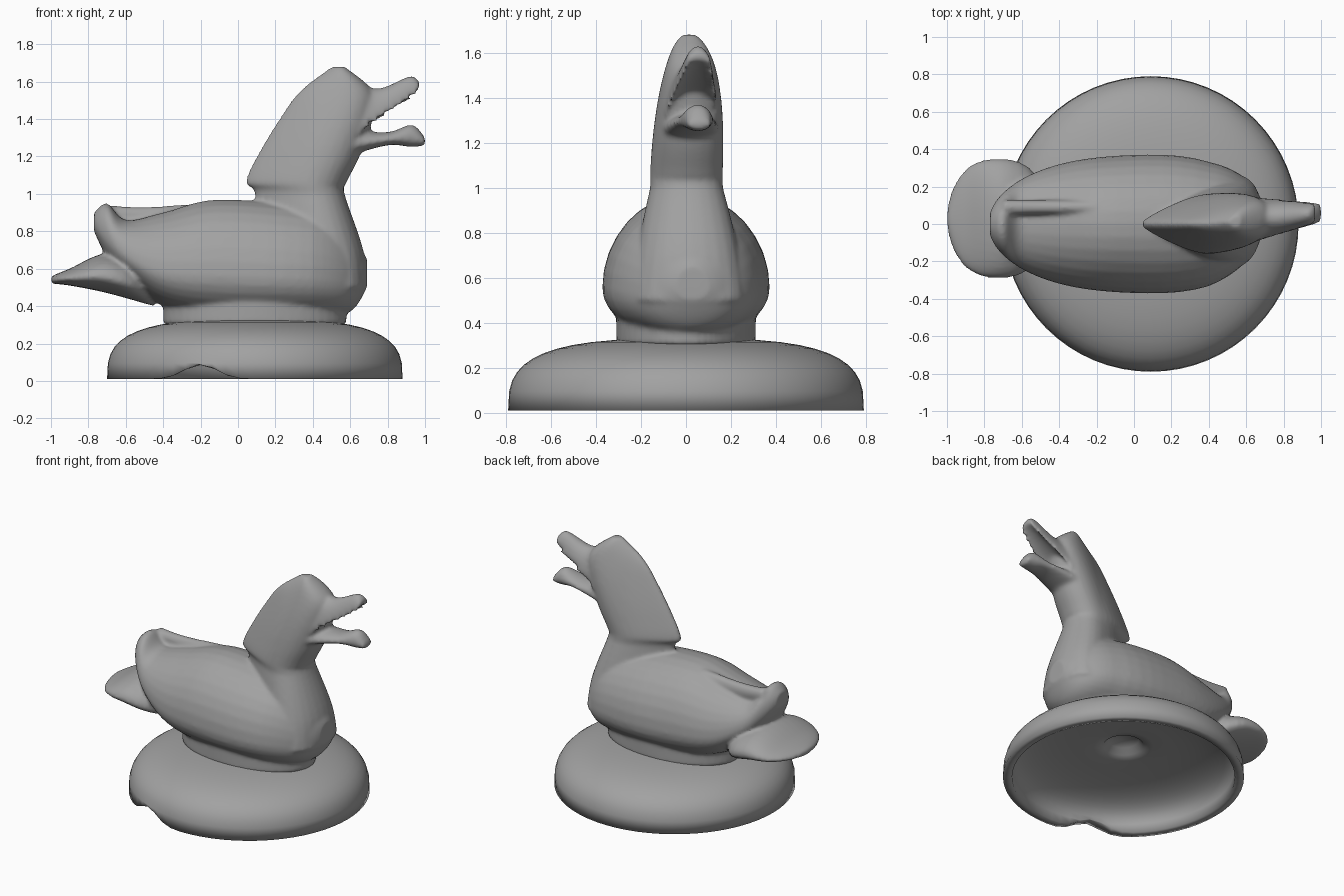
import bpy
import bmesh
from math import sin, cos, pi, exp, sqrt

cube = bpy.data.objects.get("Cube")
if cube:
    bpy.data.objects.remove(cube, do_unlink=True)

grey = bpy.data.materials.new("plain_grey")
grey.use_nodes = True
grey.diffuse_color = (0.36, 0.36, 0.36, 1)
grey.node_tree.nodes["Principled BSDF"].inputs["Base Color"].default_value = grey.diffuse_color


def refine(rows, steps=6):
    """Interpolate smoothly between neighbouring section rows."""
    refined = []
    for i in range(len(rows) - 1):
        before, start = rows[max(i - 1, 0)], rows[i]
        end, after = rows[i + 1], rows[min(i + 2, len(rows) - 1)]
        for step in range(steps):
            t = step / steps
            row = []
            for a, b, c, d in zip(before, start, end, after):
                leave, arrive = (c - a) / 2, (d - b) / 2
                ease = t * t * (3 - 2 * t)
                row.append(b + (c - b) * ease
                           + leave * t * (1 - t) ** 2 - arrive * t * t * (1 - t))
            refined.append(row)
    return refined + [rows[-1]]


def rounded(value, start, end):
    """Plan shape that swells from zero at both ends to one in the middle."""
    u = abs(2 * value - start - end) / (end - start)
    return sqrt(max(1 - u ** 2.5, 0.01))


def turned(x):
    """Sideways offset of the slightly turned head."""
    return max(x - 0.4, 0) / 10


def circle(count):
    return [2 * pi * i / count for i in range(count)]


def loft(bm, rings):
    """Skin closed rings of points and cap both ends."""
    loops = [[bm.verts.new(point) for point in ring] for ring in rings]
    count = len(loops[0])
    faces = [bm.faces.new(loops[0]), bm.faces.new(loops[-1])]
    for lower, upper in zip(loops, loops[1:]):
        for i in range(count):
            j = (i + 1) % count
            faces.append(bm.faces.new((lower[i], lower[j], upper[j], upper[i])))
    bmesh.ops.recalc_face_normals(bm, faces=faces)


def lengthwise(bm, rows, width, share, side=0):
    """Loft along x through rows of x, underside and top.
    The widest level lies at the given share of the height;
    a negative share makes a hollow underside."""
    rings = []
    for x, low, top in refine(rows):
        wide = low + share * (top - low)
        ring = []
        for a in circle(32):
            reach = top - wide if sin(a) > 0 else wide - low
            ring.append((x, side + turned(x) + width(x) * cos(a), wide + reach * sin(a)))
        rings.append(ring)
    loft(bm, rings)


def upright(bm, rows, width):
    """Loft along z through rows of z, back and front, with a ridge at the back."""
    rings = []
    for z, back, front in refine(rows):
        middle, radius = (front + back) / 2, (front - back) / 2
        ring = []
        for a in circle(32):
            x = middle + radius * cos(a)
            ring.append((x, turned(x) + width(z) * sin(a) * (0.9 + 0.5 * cos(a)), z))
        rings.append(ring)
    loft(bm, rings)


def finish(bm, name):
    mesh = bpy.data.meshes.new(name)
    bm.to_mesh(mesh)
    bm.free()
    mesh.materials.append(grey)
    mesh.shade_smooth()
    obj = bpy.data.objects.new(name, mesh)
    bpy.context.collection.objects.link(obj)
    return obj


bird = bmesh.new()

# Plump body with folded wings
body = [(-0.77, 0.8, 0.9), (-0.7, 0.66, 0.95), (-0.6, 0.56, 0.86), (-0.4, 0.4, 0.9),
        (-0.1, 0.33, 0.97), (0.4, 0.33, 0.92), (0.6, 0.37, 0.8), (0.69, 0.5, 0.65)]
lengthwise(bird, body, lambda x: rounded(x, -0.78, 0.7) * (0.37 + x / 20), share=0.36)

# Broad flat tail
tail = [(-1, 0.52, 0.56), (-0.9, 0.51, 0.6), (-0.7, 0.47, 0.68), (-0.45, 0.4, 0.6)]
lengthwise(bird, tail, lambda x: rounded(x, -1, -0.45) * 0.32, share=0.4, side=0.03)

# Raised wing-tip rim beside the hollow on the back
rim = [(-0.7, 0.85, 0.94), (-0.5, 0.8, 0.93), (-0.2, 0.8, 0.95)]
lengthwise(bird, rim, lambda x: 0.04, share=0.6, side=0.09)

# Chest, neck and head
neck = [(0.5, 0.2, 0.69), (0.7, 0.1, 0.67), (1, 0.09, 0.57), (1.06, 0.04, 0.58),
        (1.2, 0.1, 0.65), (1.4, 0.22, 0.72), (1.55, 0.33, 0.72), (1.68, 0.5, 0.57)]
upright(bird, neck, lambda z: rounded(z, 0.3, 1.69) * 0.16 + max(1 - z, 0) / 4)

# Upper bill, hollow underneath, and lower bill with a lifted tip
upper_bill = [(0.58, 1.4, 1.6), (0.7, 1.42, 1.57), (0.78, 1.46, 1.57),
              (0.92, 1.54, 1.63), (0.97, 1.57, 1.6)]
lower_bill = [(0.58, 1.2, 1.34), (0.8, 1.26, 1.33), (0.93, 1.25, 1.37), (1, 1.26, 1.3)]
for bill, share in ((upper_bill, -0.5), (lower_bill, 0.4)):
    lengthwise(bird, bill, lambda x: 0.25 - x / 5, share)

# Waist joining the bird to its base
loft(bird, [[(0.09 + 0.49 * cos(a), 0.31 * sin(a), z) for a in circle(48)]
            for z in (0.3, 0.36, 0.42)])

duck = finish(bird, "duck")
blend = duck.modifiers.new("blend", "REMESH")
blend.mode = "VOXEL"
blend.voxel_size = 0.013
blend.use_smooth_shade = True
soften = duck.modifiers.new("soften", "SMOOTH")
soften.iterations = 6


def dome(radius, height, step, steps=12):
    """Point on a squarish quarter arc, from the rim up to the crown."""
    a = pi / 2 * step / steps
    return (max(radius * abs(cos(a)) ** 0.65, 0.01), 0.01 + height * sin(a) ** 0.65)


# Hollow base: outer shell from crown to rim, inner shell, central recess
profile = [dome(0.79, 0.32, step) for step in range(12, -1, -1)]
profile += [dome(0.73, 0.23, step) for step in range(12)]
profile += [(0.13, 0.25), (0.1, 0.29), (0.01, 0.3)]
base = bmesh.new()
loft(base, [[(0.09 + r * cos(a), r * sin(a), z) for a in circle(64)] for r, z in profile])

# Worn notch in the front edge of the rim
for v in base.verts:
    if v.co.y < 0 and v.co.z < 0.12:
        v.co.z = max(v.co.z, 0.01 + 0.08 * exp(-((v.co.x + 0.2) / 0.12) ** 2))
finish(base, "hollow_base")
